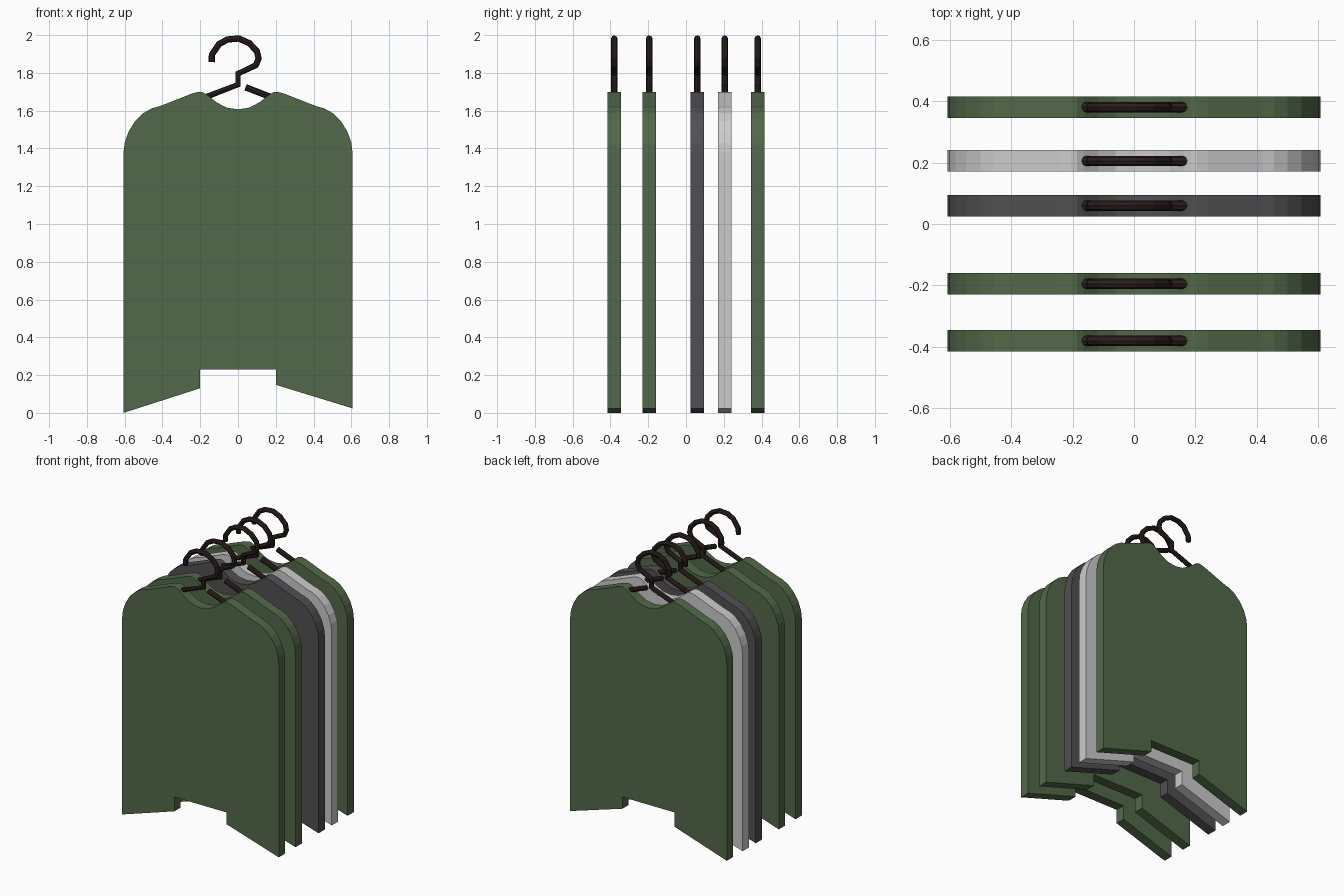
import bpy, bmesh

if "Cube" in bpy.data.objects:
    bpy.data.objects.remove(bpy.data.objects["Cube"])

THICK = 0.07
WIRE = 0.017


def material(name, rgb):
    m = bpy.data.materials.new(name)
    m.diffuse_color = (*rgb, 1)
    m.use_nodes = True
    m.node_tree.nodes["Principled BSDF"].inputs["Base Color"].default_value = m.diffuse_color
    return m


green = material("green_cloth", (0.085, 0.14, 0.067))
charcoal = material("charcoal_cloth", (0.08, 0.08, 0.085))
dark = material("dark_wire", (0.024, 0.014, 0.013))

# Right half of the collar and shoulder, from neck to side seam (x, z)
shoulder = [(0.06, 1.616), (0.115, 1.645), (0.165, 1.685), (0.185, 1.697),
            (0.205, 1.70), (0.24, 1.692), (0.38, 1.637), (0.42, 1.622),
            (0.455, 1.613), (0.50, 1.588), (0.545, 1.545), (0.58, 1.488),
            (0.60, 1.43), (0.606, 1.378)]
# Uneven hem with a raised middle, right to left
hem = [(0.606, 0.024), (0.202, 0.148), (0.202, 0.23),
       (-0.202, 0.23), (-0.202, 0.13), (-0.606, 0.0)]
outline = ([(0, 1.607)] + shoulder + hem
           + [(-x, z) for x, z in reversed(shoulder)])

# Wire hook continuing into the left arm, and the separate right arm
hook_path = [(-0.14, 1.857), (-0.138, 1.897), (-0.10, 1.953), (-0.055, 1.977),
             (0.005, 1.982), (0.06, 1.957), (0.10, 1.915), (0.109, 1.876),
             (0.094, 1.84), (0, 1.796), (0, 1.738), (-0.43, 1.572)]
arm_path = [(0.04, 1.724), (0.43, 1.572)]


def garment(name, y, mat):
    bm = bmesh.new()
    face = bm.faces.new([bm.verts.new((x, y - THICK / 2, z)) for x, z in outline])
    ext = bmesh.ops.extrude_face_region(bm, geom=[face], use_keep_orig=True)
    moved = [g for g in ext["geom"] if isinstance(g, bmesh.types.BMVert)]
    bmesh.ops.translate(bm, verts=moved, vec=(0, THICK, 0))
    bmesh.ops.recalc_face_normals(bm, faces=bm.faces)
    me = bpy.data.meshes.new(name)
    bm.to_mesh(me)
    bm.free()
    ob = bpy.data.objects.new(name, me)
    bpy.context.collection.objects.link(ob)
    if mat:
        me.materials.append(mat)


def hanger(name, y):
    cu = bpy.data.curves.new(name, 'CURVE')
    cu.dimensions = '3D'
    cu.bevel_depth = WIRE
    cu.bevel_resolution = 2
    cu.use_fill_caps = True
    for path in (hook_path, arm_path):
        sp = cu.splines.new('POLY')
        sp.use_smooth = False
        sp.points.add(len(path) - 1)
        for p, (x, z) in zip(sp.points, path):
            p.co = (x, y, z, 1)
    cu.materials.append(dark)
    ob = bpy.data.objects.new(name, cu)
    bpy.context.collection.objects.link(ob)
    bpy.ops.object.select_all(action='DESELECT')
    ob.select_set(True)
    bpy.context.view_layer.objects.active = ob
    bpy.ops.object.convert(target='MESH')


# Row of hanging garments, front to back
row = [(-0.38, green), (-0.195, green), (0.06, charcoal),
       (0.205, None), (0.38, green)]
for i, (y, mat) in enumerate(row, 1):
    garment(f"garment_{i}", y, mat)
    hanger(f"hanger_{i}", y)
